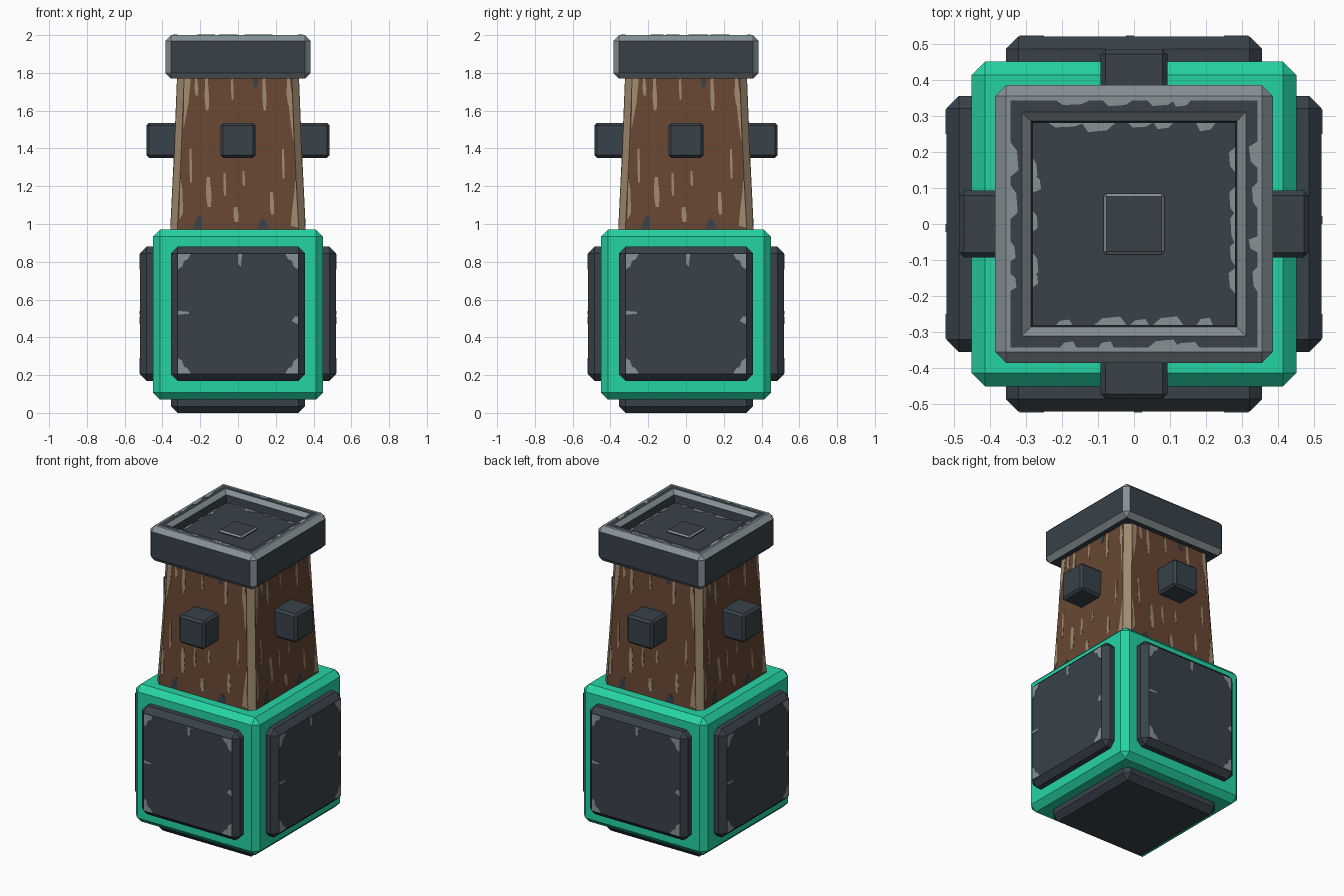
import bpy, bmesh, math, random
from mathutils import Matrix, Vector

if "Cube" in bpy.data.objects:
    bpy.data.objects.remove(bpy.data.objects["Cube"])

random.seed(4)

def material(name, rgb):
    lin = [((c / 255 + 0.055) / 1.055) ** 2.4 for c in rgb]
    m = bpy.data.materials.new(name)
    m.diffuse_color = (*lin, 1)
    m.use_nodes = True
    m.node_tree.nodes["Principled BSDF"].inputs["Base Color"].default_value = m.diffuse_color
    return m

GREEN = material("bright green", (37, 212, 165))
DARK = material("dark slate", (56, 66, 74))
GREY = material("worn grey", (134, 146, 150))
BROWN = material("brown wood", (104, 71, 51))
TAN = material("worn tan", (160, 138, 112))

def finish(name, bm, mats):
    bmesh.ops.recalc_face_normals(bm, faces=bm.faces)
    me = bpy.data.meshes.new(name)
    bm.to_mesh(me)
    bm.free()
    for m in mats:
        me.materials.append(m)
    ob = bpy.data.objects.new(name, me)
    bpy.context.collection.objects.link(ob)
    return ob

def box_bm(lo, hi, chamfer):
    """Chamfered box; chamfer faces get material 1."""
    lo, hi = Vector(lo), Vector(hi)
    bm = bmesh.new()
    bmesh.ops.create_cube(bm, size=1, matrix=Matrix.Translation((lo + hi) / 2) @ Matrix.Diagonal((*(hi - lo), 1)))
    bmesh.ops.bevel(bm, geom=bm.edges[:], offset=chamfer, segments=1, affect='EDGES', profile=0.5)
    bm.normal_update()
    for f in bm.faces:
        f.material_index = 0 if max(abs(c) for c in f.normal) > 0.99 else 1
    return bm

def turn(k):
    return Matrix.Rotation(k * math.pi / 2, 4, 'Z')

def add_plate(bm, outer, inner):
    """Thin closed plate between two matching outlines."""
    a = [bm.verts.new(p) for p in outer]
    b = [bm.verts.new(p) for p in inner]
    bm.faces.new(a)
    bm.faces.new(b[::-1])
    for i in range(len(a)):
        j = (i + 1) % len(a)
        bm.faces.new((a[j], a[i], b[i], b[j]))

def side_plates(name, outlines, depth, mat):
    """Paint chips given as (x, z) outlines on the front, repeated on four sides."""
    bm = bmesh.new()
    for k in range(4):
        for pts in outlines:
            rows = [[turn(k) @ Vector((u, -depth(z) - e, z)) for u, z in pts] for e in (0.002, -0.004)]
            add_plate(bm, *rows)
    return finish(name, bm, [mat])

# Green base block
finish("base_block", box_bm((-0.45, -0.45, 0.07), (0.45, 0.45, 0.97), 0.037), [GREEN, GREEN])

# Dark panels on four sides and underneath
names = ["front", "right", "back", "left"]
for k, n in enumerate(names):
    bm = box_bm((-0.355, -0.52, 0.17), (0.355, -0.40, 0.88), 0.035)
    bm.transform(turn(k))
    finish(n + "_panel", bm, [DARK, DARK])
finish("bottom_panel", box_bm((-0.355, -0.355, 0), (0.355, 0.355, 0.12), 0.035), [DARK, DARK])

# Worn corners and scratches on the side panels
chips = []
for sx in (-1, 1):
    for sz in (-1, 1):
        shape = [(0.317, 0.317), (0.25, 0.317), (0.265, 0.29), (0.285, 0.28), (0.295, 0.25), (0.317, 0.235)]
        chips.append([(sx * x, 0.525 + sz * z) for x, z in shape])
chips += [[(-0.318, 0.52), (-0.26, 0.525), (-0.26, 0.535), (-0.318, 0.54)],
          [(0.0, 0.842), (0.0, 0.79), (0.015, 0.775), (0.022, 0.842)],
          [(0.318, 0.47), (0.285, 0.485), (0.3, 0.51), (0.318, 0.51)]]
side_plates("panel_chips", chips, lambda z: 0.52, GREY)

# Tapered wooden shaft with cut corners
RINGS = [(0.95, 0.358), (1.4, 0.336), (1.80, 0.32)]

def half(z):
    for (z0, h0), (z1, h1) in zip(RINGS, RINGS[1:]):
        if z <= z1:
            return h0 + (h1 - h0) * (z - z0) / (z1 - z0)
    return RINGS[-1][1]

bm = bmesh.new()
loops = []
for z, h in RINGS:
    c = h - 0.036
    corner = [(c, -h), (h, -c)]
    loops.append([bm.verts.new(turn(k) @ Vector((x, y, z))) for k in range(4) for x, y in corner])
for a, b in zip(loops, loops[1:]):
    for i in range(8):
        j = (i + 1) % 8
        f = bm.faces.new((a[i], a[j], b[j], b[i]))
        f.material_index = 1 if i % 2 == 0 else 0
bm.faces.new(loops[0][::-1])
bm.faces.new(loops[-1])
finish("wooden_shaft", bm, [BROWN, TAN])

# Tan grain streaks (x, bottom, top, width) and worn edges
streaks = [(-0.165, 1.60, 1.77, 0.024), (-0.22, 1.68, 1.77, 0.02), (-0.155, 1.09, 1.25, 0.03),
           (-0.07, 1.15, 1.27, 0.016), (-0.01, 1.01, 1.09, 0.03), (0.14, 1.60, 1.77, 0.022),
           (0.18, 1.05, 1.17, 0.024), (0.24, 1.24, 1.40, 0.014), (-0.03, 1.66, 1.77, 0.014),
           (0.27, 1.63, 1.77, 0.026), (0.03, 1.20, 1.28, 0.014), (-0.25, 1.22, 1.40, 0.014)]
outlines = []
for x, a, b, w in streaks:
    m = a + (b - a) * 0.4
    outlines.append([(x - w * 0.2, a), (x + w * 0.4, a), (x + w * 0.5, m), (x + w * 0.2, b),
                     (x - w * 0.4, b), (x - w * 0.5, m)])
outlines += [[(-0.285, 1.77), (-0.25, 1.77), (-0.262, 1.64), (-0.288, 1.50)],
             [(-0.31, 1.02), (-0.29, 1.06), (-0.295, 1.18), (-0.305, 1.25)],
             [(0.32, 0.98), (0.28, 0.99), (0.285, 1.06), (0.295, 1.14), (0.305, 1.24)],
             [(0.295, 1.42), (0.28, 1.52), (0.27, 1.62), (0.285, 1.70)]]
side_plates("grain_streaks", outlines, half, TAN)

# Dark marks near the foot and the top of the shaft
side_plates("shaft_marks", [
    [(-0.235, 0.975), (-0.19, 0.975), (-0.195, 1.05), (-0.22, 1.03)],
    [(0.10, 0.975), (0.16, 0.975), (0.145, 1.02), (0.125, 1.03)],
    [(0.075, 1.77), (0.085, 1.72), (0.105, 1.73), (0.11, 1.77)]], half, DARK)

# Four studs around the shaft
for k, n in enumerate(names):
    bm = box_bm((-0.093, -0.485, 1.35), (0.093, -0.28, 1.535), 0.014)
    bm.transform(turn(k))
    finish(n + "_stud", bm, [DARK, DARK])

# Cap with a recessed top and worn grey edges
bm = box_bm((-0.385, -0.385, 1.77), (0.385, 0.385, 2.0), 0.03)
top = max(bm.faces, key=lambda f: f.calc_center_median().z)
for thickness, drop, mat in ((0.012, 0, 1), (0.033, 0, 0), (0.025, -0.025, 1), (0.004, -0.05, 0)):
    ring = bmesh.ops.inset_region(bm, faces=[top], thickness=thickness, use_even_offset=True)["faces"]
    for f in ring:
        f.material_index = mat
    for v in top.verts:
        v.co.z += drop
    top.normal_update()
finish("cap", bm, [DARK, GREY])

# Worn patches on the cap rim and around the recess floor
bm = bmesh.new()
for k in range(4):
    for z, edge, sign, count in ((2.0, 0.343, -1, 4), (1.925, 0.28, -1, 5)):
        for i in range(count):
            x = -0.22 + 0.44 * (i + random.uniform(0.2, 0.8)) / count
            w, d = random.uniform(0.02, 0.05), random.uniform(0.012, 0.026)
            pts = [(x - w, edge), (x + w, edge), (x + w * 0.6, edge + sign * d), (x - w * 0.5, edge + sign * d * 0.8)]
            add_plate(bm, *[[turn(k) @ Vector((u, -v, z + e)) for u, v in pts] for e in (0.002, -0.004)])
finish("cap_chips", bm, [GREY])

# Small raised plate in the middle of the recess
finish("cap_button", box_bm((-0.085, -0.085, 1.90), (0.085, 0.085, 1.94), 0.009), [DARK, GREY])
